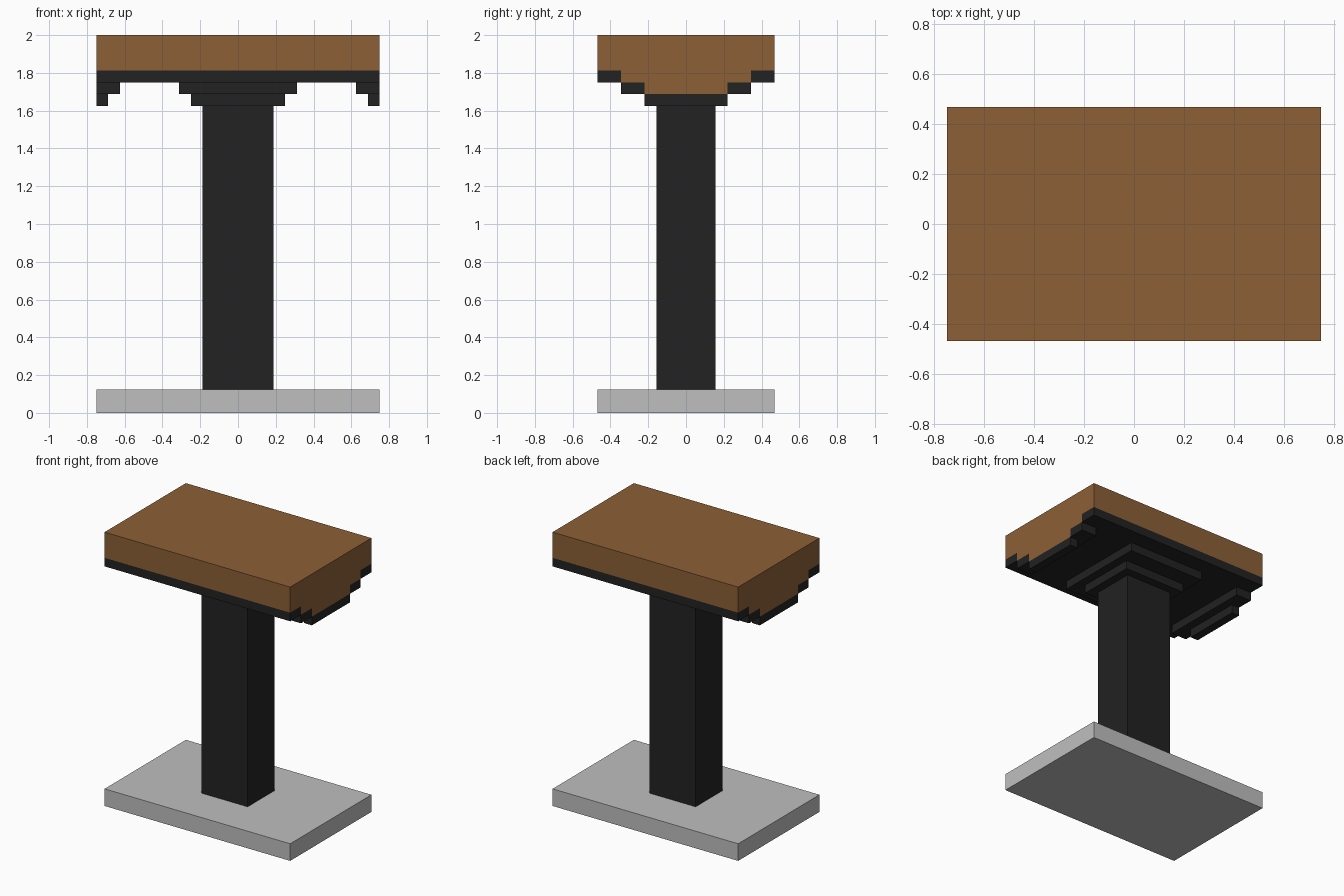
import bpy
import bmesh

cube = bpy.data.objects.get("Cube")
if cube:
    bpy.data.objects.remove(cube, do_unlink=True)


def make_material(name, rgb):
    mat = bpy.data.materials.new(name)
    mat.use_nodes = True
    colour = (*rgb, 1.0)
    mat.diffuse_color = colour
    mat.node_tree.nodes["Principled BSDF"].inputs["Base Color"].default_value = colour
    return mat


WOOD = make_material("brown wood", (0.262, 0.117, 0.037))
IRON = make_material("black iron", (0.016, 0.016, 0.016))
STONE = make_material("light grey stone", (0.521, 0.521, 0.521))

U = 1 / 16          # step size shared by all parts
HALF_X, HALF_Y = 12 * U, 7.5 * U


def box(name, x, y, z, mat, wood_ends=False):
    """Box from (min, max) ranges; wood_ends colours faces on the outer x ends."""
    bm = bmesh.new()
    bmesh.ops.create_cube(bm, size=1)
    for v in bm.verts:
        for axis, (low, high) in enumerate((x, y, z)):
            v.co[axis] = high if v.co[axis] > 0 else low
    mesh = bpy.data.meshes.new(name)
    mesh.materials.append(mat)
    if wood_ends:
        mesh.materials.append(WOOD)
        for f in bm.faces:
            if abs(f.calc_center_median().x) > HALF_X - 0.001:
                f.material_index = 1
    bm.to_mesh(mesh)
    bm.free()
    obj = bpy.data.objects.new(name, mesh)
    bpy.context.collection.objects.link(obj)
    return obj


def span(half):
    return (-half, half)


# Base, column and table top
box("base_slab", span(HALF_X), span(HALF_Y), (0, 2 * U), STONE)
box("column", span(3 * U), span(2.5 * U), (2 * U, 26 * U), IRON)
box("table_top", span(HALF_X), span(HALF_Y), (29 * U, 32 * U), WOOD)

# Stepped capital under the top
box("capital_lower", span(4 * U), span(3.5 * U), (26 * U, 27 * U), IRON)
box("capital_upper", span(5 * U), span(5.5 * U), (27 * U, 28 * U), IRON)

# Under plate, with wood showing on its ends between the side rails
box("under_plate", span(HALF_X), span(5.5 * U), (28 * U, 29 * U), IRON, wood_ends=True)
for side, s in (("front", -1), ("back", 1)):
    rail = sorted((s * 5.5 * U, s * HALF_Y))
    box(f"{side}_rail", span(HALF_X), rail, (28 * U, 29 * U), IRON)

# Stepped brackets at both ends
for end, e in (("left", 1), ("right", -1)):
    upper_x = sorted((e * 10 * U, e * HALF_X))
    lower_x = sorted((e * 11 * U, e * HALF_X))
    box(f"{end}_bracket_middle", upper_x, span(3.5 * U), (27 * U, 28 * U), IRON, wood_ends=True)
    for side, s in (("front", -1), ("back", 1)):
        step = sorted((s * 3.5 * U, s * 5.5 * U))
        box(f"{end}_bracket_{side}_step", upper_x, step, (27 * U, 28 * U), IRON)
    box(f"{end}_bracket_foot", lower_x, span(3.5 * U), (26 * U, 27 * U), IRON)
